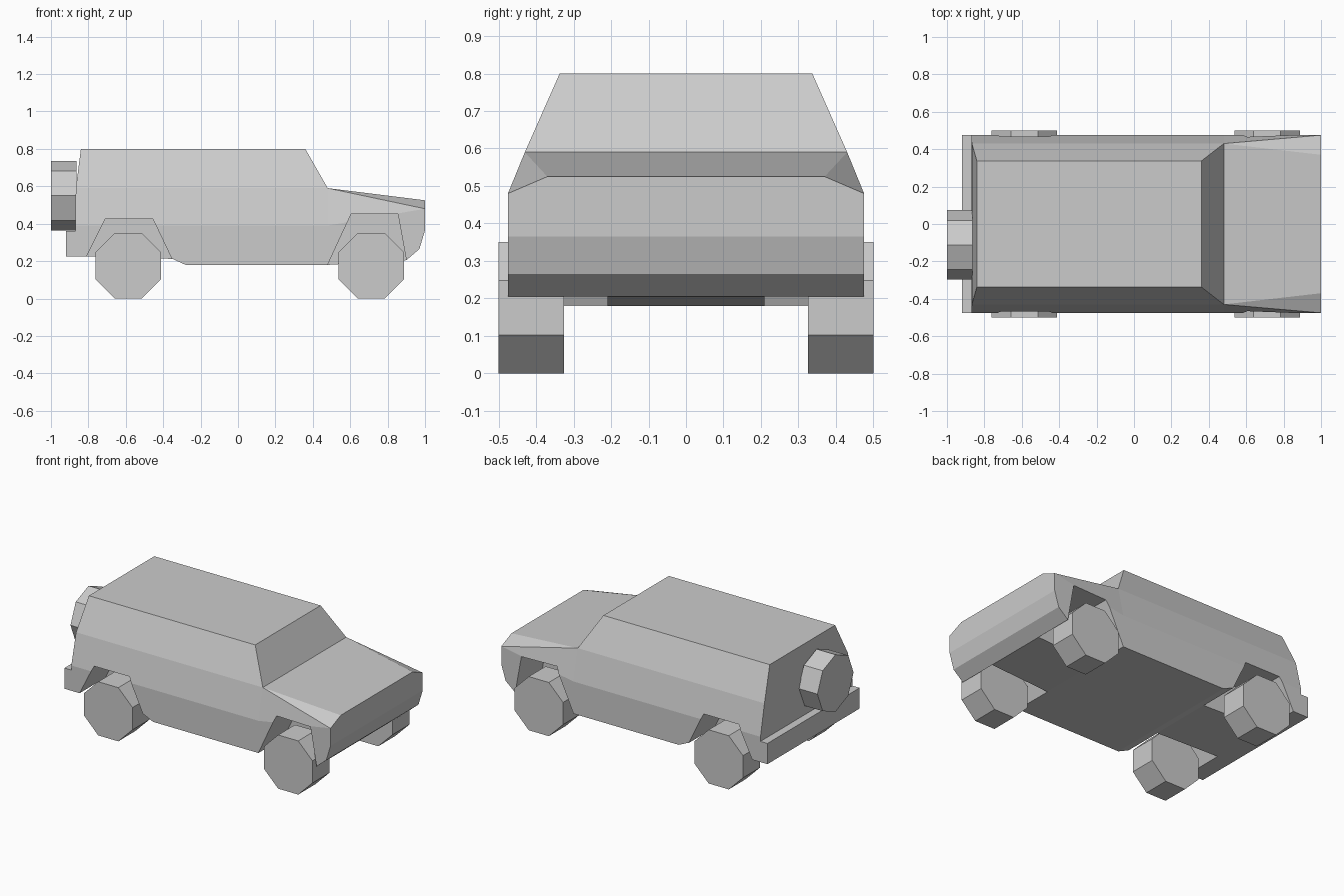
import bpy
import bmesh
import math
from mathutils import Matrix

cube = bpy.data.objects.get("Cube")
if cube:
    bpy.data.objects.remove(cube, do_unlink=True)

grey = bpy.data.materials.new("plain grey")
grey.use_nodes = True
grey.diffuse_color = (0.6, 0.6, 0.6, 1)
grey.node_tree.nodes["Principled BSDF"].inputs["Base Color"].default_value = (0.6, 0.6, 0.6, 1)


def finish(bm, name):
    bmesh.ops.recalc_face_normals(bm, faces=bm.faces)
    mesh = bpy.data.meshes.new(name)
    bm.to_mesh(mesh)
    bm.free()
    mesh.materials.append(grey)
    obj = bpy.data.objects.new(name, mesh)
    bpy.context.collection.objects.link(obj)
    return obj


def mirrored_hull(name, points):
    """Convex solid from points on one side, mirrored across the centre line."""
    bm = bmesh.new()
    for x, y, z in points:
        for side in (-1, 1):
            bm.verts.new((x, side * y, z))
    result = bmesh.ops.convex_hull(bm, input=bm.verts)
    spare = [v for v in result["geom_interior"] if isinstance(v, bmesh.types.BMVert)]
    bmesh.ops.delete(bm, geom=spare, context="VERTS")
    bmesh.ops.dissolve_limit(bm, angle_limit=0.01, verts=bm.verts, edges=bm.edges)
    return finish(bm, name)


def prism(name, profile, y0, y1):
    """Side profile (x, z) extruded between two y positions."""
    bm = bmesh.new()
    face = bm.faces.new([bm.verts.new((x, y0, z)) for x, z in profile])
    grown = bmesh.ops.extrude_face_region(bm, geom=[face])["geom"]
    verts = [v for v in grown if isinstance(v, bmesh.types.BMVert)]
    bmesh.ops.translate(bm, verts=verts, vec=(0, y1 - y0, 0))
    return finish(bm, name)


def cut(target, cutter):
    cutter.hide_render = True
    cutter.hide_viewport = True
    cutter.display_type = "WIRE"
    mod = target.modifiers.new(cutter.name, "BOOLEAN")
    mod.operation = "DIFFERENCE"
    mod.solver = "EXACT"
    mod.object = cutter


def octagon_wheel(name, centre, radius, width, axis, twist):
    bm = bmesh.new()
    matrix = (Matrix.Translation(centre) @ Matrix.Rotation(math.pi / 2, 4, axis)
              @ Matrix.Rotation(twist, 4, "Z"))
    bmesh.ops.create_cone(bm, cap_ends=True, segments=8, radius1=radius,
                          radius2=radius, depth=width, matrix=matrix)
    return finish(bm, name)


# Cabin: roof, sloped window band, shoulder band and upright lower sides
cabin = mirrored_hull("cabin", [
    (-0.84, 0.337, 0.80), (0.36, 0.337, 0.80),
    (-0.867, 0.43, 0.59), (0.48, 0.43, 0.59),
    (-0.87, 0.475, 0.39), (0.48, 0.475, 0.39),
    (-0.87, 0.475, 0.18), (0.48, 0.475, 0.18),
])

# Nose: sloping hood with chamfered corners and tucked-under bumper
nose = mirrored_hull("nose", [
    (0.48, 0.43, 0.59), (0.48, 0.475, 0.39), (0.48, 0.475, 0.18),
    (1.0, 0.37, 0.525), (1.0, 0.475, 0.48), (1.0, 0.475, 0.365),
    (0.97, 0.475, 0.265), (0.90, 0.475, 0.205),
])

# Raised floor behind the sills
cut(cabin, prism("rear_floor_cutter", [
    (-0.26, 0.171), (-0.35, 0.212), (-0.81, 0.225), (-1, 0.225), (-1, 0.1), (-0.26, 0.1),
], -0.6, 0.6))

# Wheel wells on both sides
rear_arch = [(-0.30, 0.1), (-0.455, 0.425), (-0.71, 0.425), (-0.873, 0.1)]
front_arch = [(0.442, 0.1), (0.605, 0.452), (0.855, 0.452), (0.919, 0.1)]
for side, label in ((1, "left"), (-1, "right")):
    cut(cabin, prism(label + "_rear_well_cutter", rear_arch, side * 0.21, side * 0.6))
    cut(nose, prism(label + "_front_well_cutter", front_arch, side * 0.21, side * 0.6))

# Rear bumper
prism("rear_bumper", [(-0.92, 0.225), (-0.865, 0.225), (-0.865, 0.36), (-0.92, 0.36)],
      -0.475, 0.475)

# Road wheels
for side, label in ((1, "left"), (-1, "right")):
    for x, end in ((-0.586, "rear"), (0.712, "front")):
        octagon_wheel(label + "_" + end + "_wheel", (x, side * 0.4125, 0.175),
                      0.175 / math.cos(math.pi / 8), 0.175, "X", math.pi / 8)

# Spare wheel, mounted off-centre on the back
octagon_wheel("spare_wheel", (-0.932, -0.112, 0.55), 0.186, 0.136, "Y", 0)
